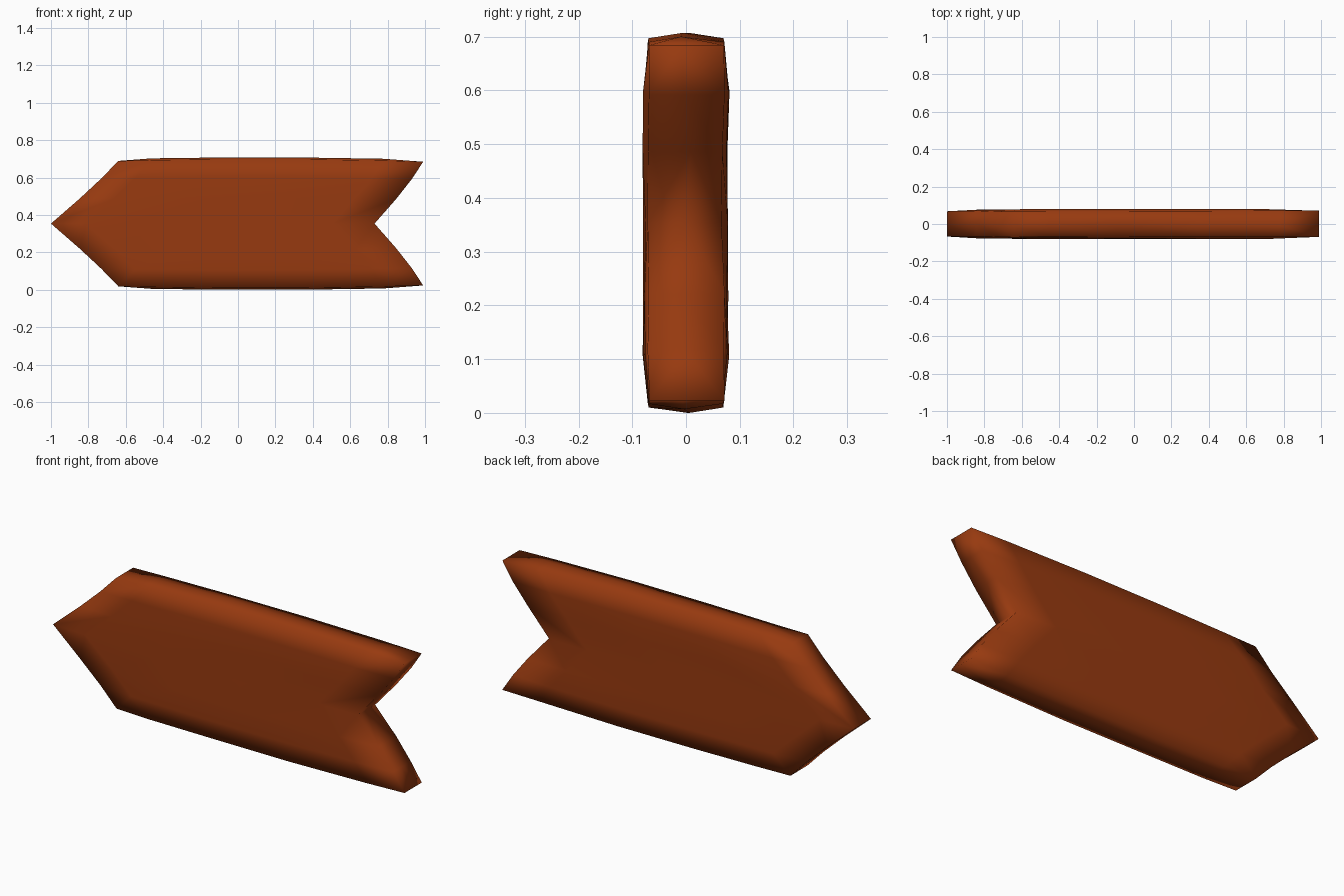
import bpy, bmesh, random

if "Cube" in bpy.data.objects:
    bpy.data.objects.remove(bpy.data.objects["Cube"])

random.seed(4)

# Warm red-brown wood
wood = bpy.data.materials.new("red brown wood")
wood.diffuse_color = (0.31, 0.042, 0.005, 1)
wood.use_nodes = True
wood.node_tree.nodes["Principled BSDF"].inputs["Base Color"].default_value = wood.diffuse_color

COLS = [0, 0.11, 0.34, 0.6, 0.87, 1]        # positions along the plank
ROWS = [0, 0.14, 0.3, 0.5, 0.7, 0.86, 1]    # positions up the plank
NC, NR = len(COLS) - 1, len(ROWS) - 1


def outline_point(s, t):
    """Chevron-shaped grid: pointed left end, notched right end."""
    k = abs(2 * t - 1)
    left = -1 + 0.36 * k
    right = 0.73 + 0.26 * k
    if 0 < k < 1:                            # slightly hewn ends
        right += 0.012
        left += 0.01
    x = left + (right - left) * s
    bow = 0.012 * (1 - (2 * s - 1.1) ** 2)   # long edges bow outward a little
    half = 0.337 - 0.008 * s ** 3 + bow * 0.7
    return x, 0.353 + (2 * t - 1) * half


bm = bmesh.new()

# Front and back faces, gently domed and uneven
grids = {}
for side in (-1, 1):
    for i, s in enumerate(COLS):
        for j, t in enumerate(ROWS):
            x, z = outline_point(s, t)
            rim = i in (0, NC) or j in (0, NR)
            y = 0.068 if rim else 0.077
            y += random.uniform(-0.002, 0.004)
            grids[side, i, j] = bm.verts.new((x, side * y, z))
    for i in range(NC):
        for j in range(NR):
            bm.faces.new([grids[side, i + a, j + b]
                          for a, b in ((0, 0), (1, 0), (1, 1), (0, 1))])

# Rim with a raised middle line on the long edges
loop = ([(i, 0) for i in range(NC)] + [(NC, j) for j in range(NR)]
        + [(i, NR) for i in range(NC, 0, -1)] + [(0, j) for j in range(NR, 0, -1)])
middle = []
for i, j in loop:
    x, z = outline_point(COLS[i], ROWS[j])
    if j in (0, NR) and 0 < i < NC:
        z += 0.010 if j == NR else -0.010
    middle.append(bm.verts.new((x, random.uniform(-0.01, 0.01), z)))
for n in range(len(loop)):
    m = (n + 1) % len(loop)
    for side in (-1, 1):
        bm.faces.new([grids[(side, *loop[n])], grids[(side, *loop[m])],
                      middle[m], middle[n]])

bmesh.ops.recalc_face_normals(bm, faces=bm.faces)

# Rest exactly on the ground
low = min(v.co.z for v in bm.verts)
for v in bm.verts:
    v.co.z -= low
for f in bm.faces:
    f.smooth = True

mesh = bpy.data.meshes.new("arrow_sign_board")
bm.to_mesh(mesh)
bm.free()
mesh.materials.append(wood)
board = bpy.data.objects.new("arrow_sign_board", mesh)
bpy.context.collection.objects.link(board)
